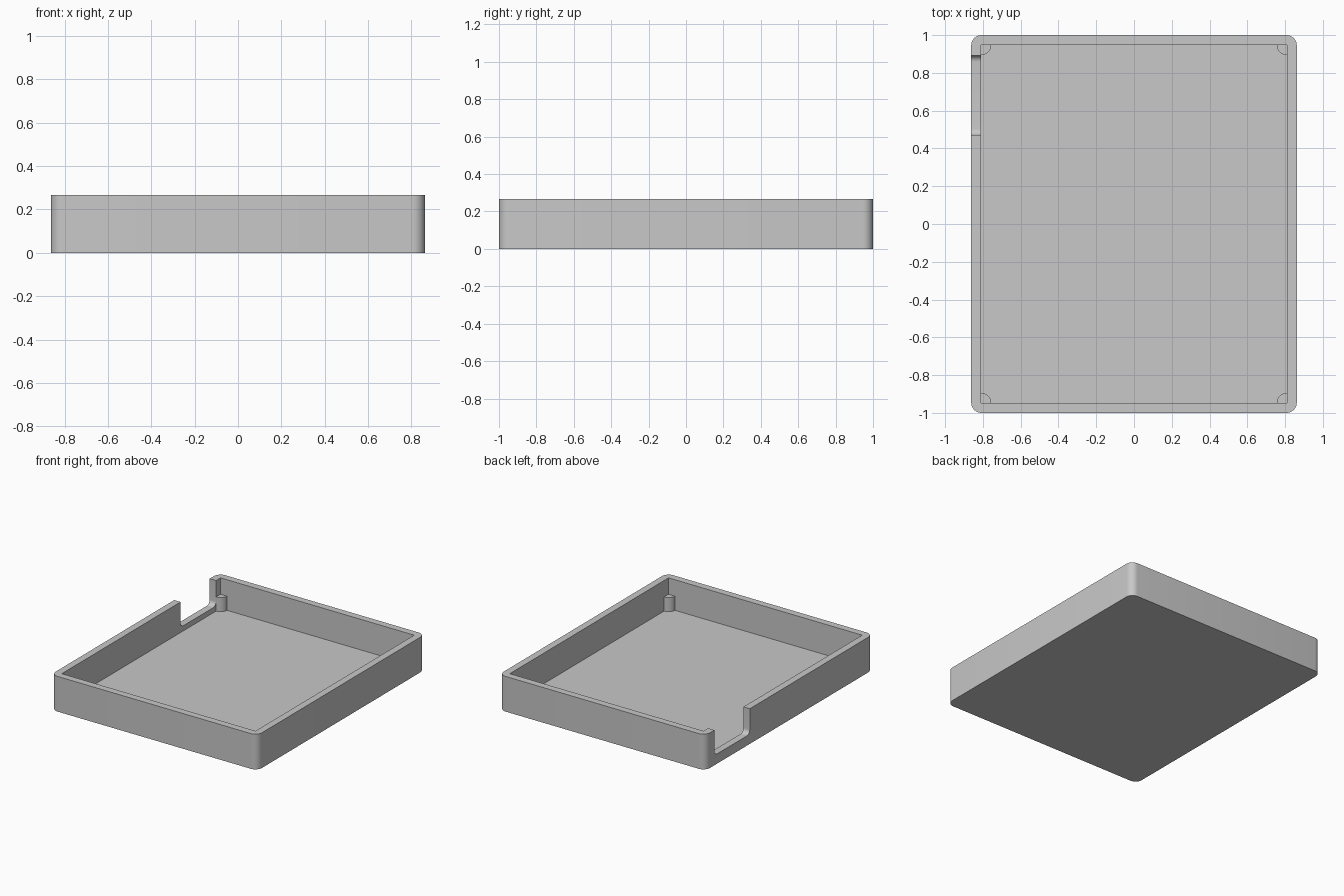
import bpy
import bmesh
import math

if "Cube" in bpy.data.objects:
    bpy.data.objects.remove(bpy.data.objects["Cube"], do_unlink=True)

# Overall sizes
HALF_X, HALF_Y, HEIGHT = 0.862, 1.0, 0.266
WALL, FLOOR = 0.053, 0.035
POST_RADIUS, POST_TOP = 0.053, 0.142
IN_X, IN_Y = HALF_X - WALL, HALF_Y - WALL

grey = bpy.data.materials.new("plain grey")
grey.use_nodes = True
colour = (0.58, 0.58, 0.58, 1)
grey.diffuse_color = colour
grey.node_tree.nodes["Principled BSDF"].inputs["Base Color"].default_value = colour


def add_object(name, bm):
    bmesh.ops.recalc_face_normals(bm, faces=bm.faces)
    mesh = bpy.data.meshes.new(name)
    bm.to_mesh(mesh)
    bm.free()
    mesh.materials.append(grey)
    obj = bpy.data.objects.new(name, mesh)
    bpy.context.collection.objects.link(obj)
    return obj


def box(name, low, high, round_axis=None, radius=0):
    """Box between two corners, with the edges along one axis rounded."""
    bm = bmesh.new()
    bmesh.ops.create_cube(bm, size=1)
    for v in bm.verts:
        v.co = [h if c > 0 else l for c, l, h in zip(v.co, low, high)]
    if round_axis is not None:
        edges = [e for e in bm.edges
                 if abs((e.verts[0].co - e.verts[1].co).normalized()[round_axis]) > 0.9]
        bmesh.ops.bevel(bm, geom=edges, offset=radius, segments=8,
                        profile=0.5, affect='EDGES')
    return add_object(name, bm)


def select_only(obj):
    bpy.ops.object.select_all(action='DESELECT')
    obj.select_set(True)
    bpy.context.view_layer.objects.active = obj


def cut(target, cutter):
    cutter.hide_render = True
    mod = target.modifiers.new("cut", 'BOOLEAN')
    mod.operation = 'DIFFERENCE'
    mod.solver = 'EXACT'
    mod.object = cutter
    select_only(target)
    bpy.ops.object.modifier_apply(modifier=mod.name)
    bpy.data.objects.remove(cutter, do_unlink=True)


def smooth(obj):
    select_only(obj)
    bpy.ops.object.shade_smooth_by_angle(angle=math.radians(30))


# Open tray with rounded outer corners and a square cavity
tray = box("tray", (-HALF_X, -HALF_Y, 0), (HALF_X, HALF_Y, HEIGHT), 2, 0.055)
cut(tray, box("cavity_cutter", (-IN_X, -IN_Y, FLOOR), (IN_X, IN_Y, 1)))

# Round-bottomed notch in the right wall, near the back
cut(tray, box("notch_cutter", (-1, 0.47, 0.074), (-IN_X + 0.02, 0.893, 1), 0, 0.035))
smooth(tray)


# Quarter-round support posts in the inner corners
def corner_post(name, sx, sy, steps=10):
    bm = bmesh.new()
    points = [(sx * IN_X, sy * IN_Y)]
    for i in range(steps + 1):
        a = math.pi / 2 * i / steps
        points.append((sx * (IN_X - POST_RADIUS * math.cos(a)),
                       sy * (IN_Y - POST_RADIUS * math.sin(a))))
    face = bm.faces.new([bm.verts.new((x, y, FLOOR)) for x, y in points])
    top = bmesh.ops.extrude_face_region(bm, geom=[face])["geom"]
    for v in top:
        if isinstance(v, bmesh.types.BMVert):
            v.co.z = POST_TOP
    smooth(add_object(name, bm))


for x_name, sx in (("left", 1), ("right", -1)):
    for y_name, sy in (("front", -1), ("back", 1)):
        corner_post(f"{y_name}_{x_name}_post", sx, sy)
